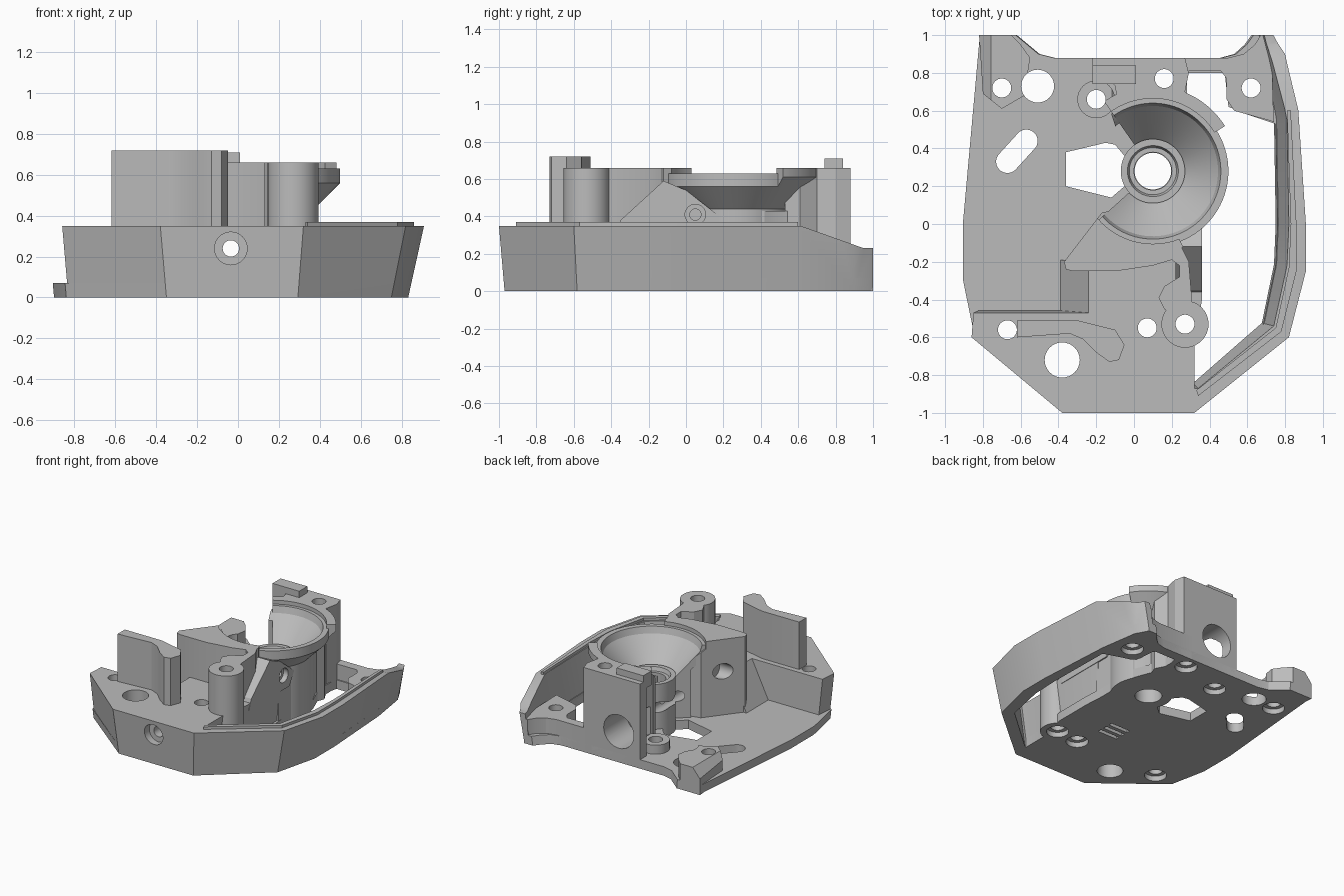
import bpy, bmesh, math
from mathutils import Vector

if "Cube" in bpy.data.objects:
    bpy.data.objects.remove(bpy.data.objects["Cube"])

grey = bpy.data.materials.new("plain_grey")
grey.use_nodes = True
grey.diffuse_color = (0.5, 0.5, 0.5, 1)
grey.node_tree.nodes["Principled BSDF"].inputs["Base Color"].default_value = grey.diffuse_color
DECK = 0.35
TOP = 0.66
CX, CY = 0.1, 0.28


def finish(name, bm):
    bmesh.ops.recalc_face_normals(bm, faces=bm.faces)
    mesh = bpy.data.meshes.new(name)
    bm.to_mesh(mesh)
    bm.free()
    mesh.materials.append(grey)
    ob = bpy.data.objects.new(name, mesh)
    bpy.context.collection.objects.link(ob)
    return ob


def flare(x, y, z):
    # outer walls lean outward towards the deck
    t = 1 - z / DECK
    return (x * (1 - 0.085 * t) if x > 0 else x + 0.03 * t, y * (1 - 0.03 * t) if y < 0 else y, z)


def prism(name, pts, lo, hi, axis="z", lean=False):
    place = {"z": lambda u, v, h: (u, v, h), "x": lambda u, v, h: (h, u, v),
             "y": lambda u, v, h: (u, h, v)}[axis]
    if lean:
        place = flare
    bm = bmesh.new()
    a, b = [[bm.verts.new(place(u, v, h)) for u, v in pts] for h in (lo, hi)]
    bm.faces.new(a)
    bm.faces.new(b)
    for i in range(len(pts)):
        j = (i + 1) % len(pts)
        bm.faces.new((a[i], a[j], b[j], b[i]))
    return finish(name, bm)


def arc(x, y, r, a0=0, a1=360, n=32):
    full = a1 - a0 == 360
    angles = [math.radians(a0 + (a1 - a0) * i / (n if full else n - 1)) for i in range(n)]
    return [(x + r * math.cos(a), y + r * math.sin(a)) for a in angles]


def lathe(name, profile, a0=0, a1=360, n=64):
    full = a1 - a0 == 360
    bm = bmesh.new()
    rings = []
    for i in range(n if full else n + 1):
        a = math.radians(a0 + (a1 - a0) * i / n)
        rings.append([bm.verts.new((CX + r * math.cos(a), CY + r * math.sin(a), z)) for r, z in profile])
    for i in range(n):
        p, q = rings[i], rings[(i + 1) % len(rings)]
        for k in range(len(profile)):
            m = (k + 1) % len(profile)
            bm.faces.new((p[k], p[m], q[m], q[k]))
    if not full:
        bm.faces.new(rings[0])
        bm.faces.new(rings[-1])
    return finish(name, bm)


def cut(ob, cutters):
    bpy.context.view_layer.objects.active = ob
    for c in cutters:
        mod = ob.modifiers.new("cut", "BOOLEAN")
        mod.operation = "DIFFERENCE"
        mod.solver = "EXACT"
        mod.object = c
        bpy.ops.object.modifier_apply(modifier=mod.name)


def spread(ob):
    cs = [Vector(c) for c in ob.bound_box]
    return [(min(c[i] for c in cs), max(c[i] for c in cs)) for i in range(3)]


# floor plate with a curved notch in its back edge
floor = prism("floor_plate", [
    (-.38, -1), (.32, -1), (.82, -.6), (.91, -.25), (.91, 0), (.87, .6), (.82, .9), (.76, 1),
    (.68, 1), (.64, .95), (.58, .9), (.5, .88), (-.45, .88), (-.53, .9), (-.59, .95), (-.65, 1),
    (-.84, 1), (-.93, 0), (-.93, -.3), (-.87, -.6)], 0, .07, lean=True)

# raised front deck and the ramp down to the floor
deck = prism("front_deck", [
    (-.86, -.6), (-.38, -1), (.32, -1), (.32, -.65), (.36, -.4), (.36, .02), (-.15, .02),
    (-.24, -.1), (-.24, -.47), (-.85, -.47)], 0, DECK, lean=True)
ramp = prism("deck_ramp", [(-.4, .05), (-.24, .05), (-.22, .34), (-.24, DECK)], -.47, -.19, "y")

# long side wall with a raised rim
wall = prism("side_wall", [
    (.3, -1), (.32, -1), (.82, -.6), (.91, -.25), (.91, 0), (.87, .6), (.82, .9), (.76, 1),
    (.71, 1), (.75, .85), (.81, .55), (.82, 0), (.81, -.22), (.74, -.54), (.34, -.87), (.3, -.87)],
    0, DECK, lean=True)
rim = prism("wall_rim", [
    (.34, -.91), (.78, -.57), (.86, -.25), (.86, 0), (.83, .6), (.81, .6), (.83, 0),
    (.82, -.23), (.75, -.55), (.33, -.88)], .34, .37)

# back web, corner lump and low boss
web = prism("back_web", [
    (.2, .88), (.5, .88), (.58, .9), (.64, .95), (.67, 1), (.7, 1), (.73, .85), (.74, .54),
    (.71, .55), (.6, .58), (.53, .6), (.49, .66), (.49, .77), (.46, .81), (.2, .81)], 0, .19)
corner = prism("back_corner", [
    (-.82, 1), (-.65, 1), (-.6, .95), (-.55, .88), (-.58, .68), (-.7, .61), (-.8, .69)], 0, .2)
boss = prism("floor_boss", arc(-.2, .66, .1), 0, .14)

# rear tower
tower = prism("rear_tower", [
    (-.22, .88), (.27, .88), (.29, .8), (.27, .7), (.32, .61), (.29, .53)]
    + arc(CX, CY, .31, 62, 130, 16) + [(-.12, .58), (-.09, .66), (-.1, .73), (-.15, .79), (-.22, .8)], 0, TOP)
nub = prism("tower_nub", [(-.22, .74), (.01, .74), (.01, .84), (-.22, .84)], .6, .71)

# cone-shaped bowl on a solid base, open on one side, around a central tube
bowl = lathe("bowl", [(.15, 0), (.28, 0), (.28, .44), (.4, .56), (.4, .63), (.36, .63),
                      (.345, .58), (.15, .37)], -138, 125)
collar = lathe("bowl_collar", [(.385, .545), (.45, .61), (.45, TOP), (.385, TOP)], 32, 125, 32)
tube = lathe("centre_tube", [(.1, 0), (.17, 0), (.17, .42), (.135, .42), (.125, .39), (.1, .39)])
base = prism("bowl_base", [(.12, 0), (.35, 0), (.35, .42), (.3, .52), (.28, .62), (.12, .62)], .07, .43)

# block in front of the bowl, linked to a round column
block = prism("bowl_block", [
    (-.37, -.2), (-.36, -.24), (-.32, -.25), (-.1, -.25), (.1, -.22), (.2, -.19), (.26, -.12), (.2, 0),
    (0, .1), (-.17, .06)], .05, TOP)
link = prism("column_link", [
    (.2, -.19), (.24, -.22), (.24, -.28), (.16, -.33), (.13, -.39), (.16, -.45), (.26, -.5),
    (.31, -.44), (.29, -.2), (.24, -.1)], .3, TOP)
column = prism("round_column", arc(.27, -.53, .125), 0, TOP)
fin = prism("side_fin", [(-.38, .3), (-.35, .38), (-.12, .59), (0, .54), (.18, .4), (.12, .3)],
            .22, .36, "x")

# tall front post: thin slab running into a rounded end
post = prism("front_post", [
    (-.62, -.51), (-.3, -.51), (-.1, -.56), (-.05, -.64), (-.08, -.72), (-.13, -.73),
    (-.2, -.68), (-.27, -.61), (-.34, -.58), (-.62, -.6)], .3, .72)

parts = [floor, deck, ramp, wall, rim, web, corner, boss, tower, nub, bowl, collar, tube,
         base, block, link, column, fin, post]

# special cuts: side opening, window, sloped arm and corner, bowl clearance
opening = prism("cutter", [
    (.3, -.87), (.68, -.55), (.75, -.22), (.76, 0), (.75, .53), (.6, .58), (.5, .62),
    (.48, .8), (.28, .8), (.28, .6), (.35, .42), (.35, .2), (.35, .05), (.36, -.1), (.36, -.4),
    (.3, -.65)], -.1, .3)
window = prism("cutter", [(-.36, .2), (-.36, .38), (-.15, .43), (-.1, .42), (-.05, .36),
                          (-.05, .2), (-.12, .14)], -.1, .3)
slope = prism("cutter", [(.57, .38), (.57, .365), (.95, .23), (1.1, .23), (1.1, .5), (.57, .5)], .3, 1.1, "x")
chamfer = prism("cutter", [(-.9, .03), (-.75, .21), (-.75, .4), (-.9, .4)], .6, 1.1, "y")
clear = lathe("cutter", [(.01, .36), (.155, .37), (.345, .575), (.385, .6), (.385, .8), (.01, .8)])
cut(floor, [opening, window])
cut(wall, [slope])
cut(corner, [chamfer])
for part in (block, tower, fin, base):
    cut(part, [clear])

# round holes, slot, countersinks and horizontal bores
small = [(-.7, .72), (-.2, .66), (.16, .77), (.62, .72), (-.67, -.56), (.07, -.55), (.27, -.53)]
holes = [prism("cutter", arc(x, y, .05), -.1, 1) for x, y in small]
holes += [prism("cutter", arc(x, y, .08), -.1, .04) for x, y in small]
holes += [prism("cutter", arc(x, y, r), -.1, 1) for x, y, r in [
    (-.51, .73, .087), (-.38, -.72, .093), (CX, CY, .097)]]
holes.append(prism("cutter", arc(-.57, .44, .06, -45, 135, 16) + arc(-.67, .33, .06, 135, 315, 16), -.1, .5))
for r, y0, y1 in [(.08, -1.1, -.93), (.04, -1.2, 1.1), (.13, .6, 1)]:
    holes.append(prism("cutter", arc(-.035, .24, r), y0, y1, "y"))
for r, x0, x1 in [(.055, .32, .5), (.03, .2, .5), (.06, -.5, -.2)]:
    holes.append(prism("cutter", arc(.05 if x1 > 0 else -.07, .41, r), x0, x1, "x"))
# three blind slots in the underside
for y in (-.34, -.28, -.22):
    holes.append(prism("cutter", [(-.12, y), (.05, y), (.05, y + .03), (-.12, y + .03)], -.1, .1))
for part in parts:
    for h in holes:
        if all(a0 < b1 and b0 < a1 for (a0, a1), (b0, b1) in zip(spread(part), spread(h))):
            cut(part, [h])

for c in holes + [opening, window, slope, chamfer, clear]:
    bpy.data.objects.remove(c)

# smooth the round surfaces, keep edges crisp
bpy.ops.object.select_all(action="DESELECT")
for part in parts:
    part.select_set(True)
bpy.context.view_layer.objects.active = floor
bpy.ops.object.shade_smooth_by_angle(angle=math.radians(25))
